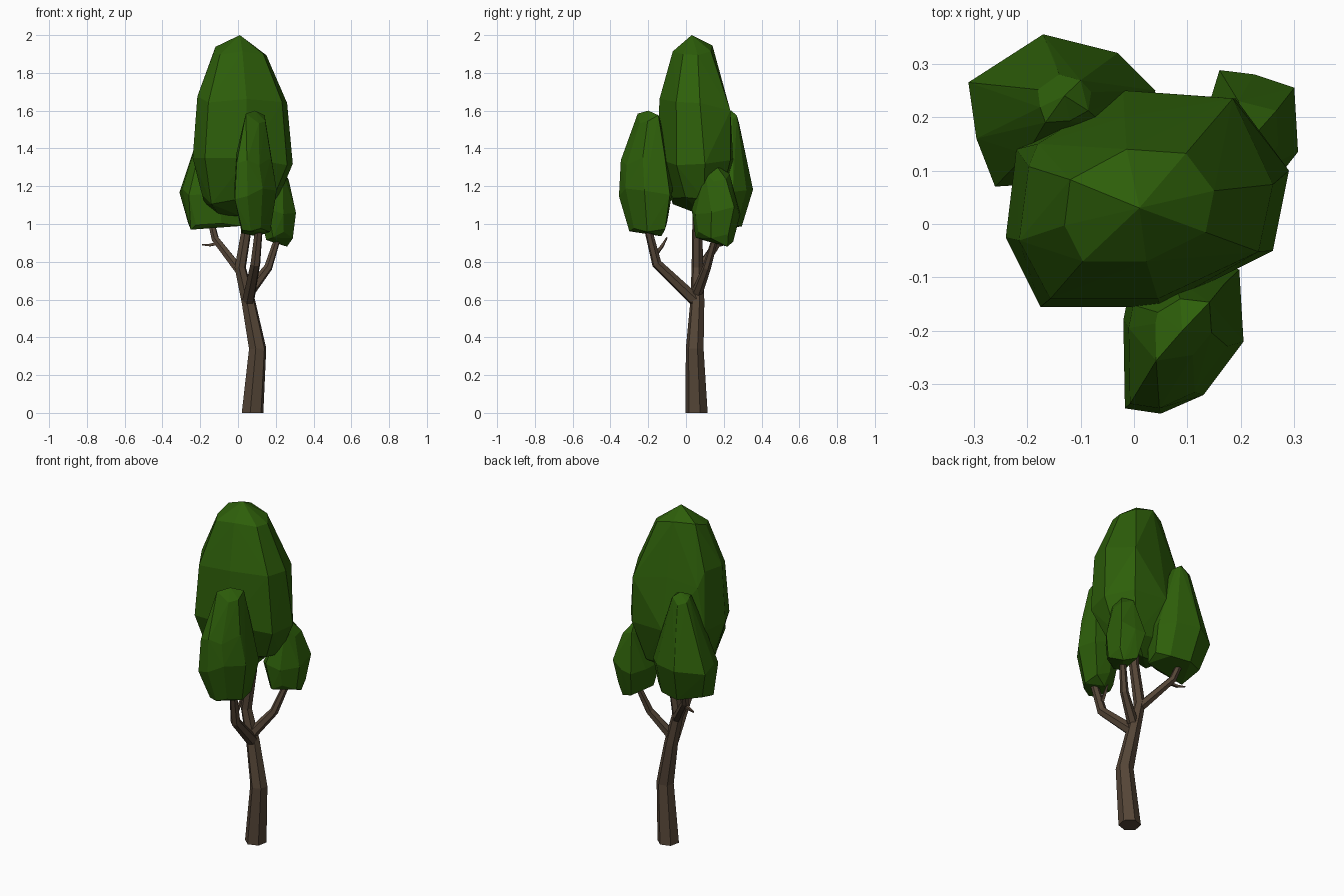
import bpy, bmesh, math, random
from mathutils import Vector

random.seed(4)


def material(name, color):
    m = bpy.data.materials.new(name)
    m.diffuse_color = (*color, 1)
    return m


BARK = material("bark", (0.09, 0.06, 0.038))
LEAF = material("leaf", (0.027, 0.115, 0.003))


def finish(bm, name, mat):
    bmesh.ops.recalc_face_normals(bm, faces=bm.faces)
    me = bpy.data.meshes.new(name)
    bm.to_mesh(me)
    bm.free()
    me.materials.append(mat)
    ob = bpy.data.objects.new(name, me)
    bpy.context.collection.objects.link(ob)


def limb(name, path, sides=6, flat_base=False):
    """Tapered flat-sided tube through (x, y, z, radius) points."""
    bm = bmesh.new()
    pts = [Vector(p[:3]) for p in path]
    up = Vector((0, 0, 1))
    rings = []
    for i, p in enumerate(pts):
        t = (pts[min(i + 1, len(pts) - 1)] - pts[max(i - 1, 0)]).normalized()
        if flat_base and i == 0:
            t = up
        q = up.rotation_difference(t)
        ring = []
        for k in range(sides):
            a = math.tau * (k + 0.3) / sides
            ring.append(bm.verts.new(p + q @ Vector((math.cos(a), math.sin(a), 0)) * path[i][3]))
        rings.append(ring)
    for a, b in zip(rings, rings[1:]):
        for k in range(sides):
            j = (k + 1) % sides
            bm.faces.new((a[k], a[j], b[j], b[k]))
    bm.faces.new(rings[0][::-1])
    bm.faces.new(rings[-1])
    finish(bm, name, BARK)


def foliage(name, outline, levels, extra):
    """Faceted crown: plan outline fitted to (z, x0, x1, y0, y1) boxes, plus tips, then hulled."""
    bm = bmesh.new()
    xs, ys = zip(*outline)
    for z, x0, x1, y0, y1 in levels:
        for x, y in outline:
            u = (x - min(xs)) / (max(xs) - min(xs))
            v = (y - min(ys)) / (max(ys) - min(ys))
            bm.verts.new((x0 + u * (x1 - x0), y0 + v * (y1 - y0),
                          z + random.uniform(-0.03, 0.03)))
    for p in extra:
        bm.verts.new(p)
    res = bmesh.ops.convex_hull(bm, input=bm.verts)
    inner = {g for g in res["geom_interior"] if isinstance(g, bmesh.types.BMVert)}
    bmesh.ops.delete(bm, geom=list(inner), context='VERTS')
    finish(bm, name, LEAF)


# Trunk and branches
limb("trunk", [(0.077, 0.056, 0, 0.060), (0.104, 0.046, 0.34, 0.048),
               (0.055, 0.06, 0.59, 0.038), (0.012, 0.06, 0.77, 0.031),
               (0.05, 0.06, 1.0, 0.027), (0.05, 0.06, 1.2, 0.02)], flat_base=True)
limb("front_branch", [(0.055, 0.045, 0.60, 0.034), (0.092, -0.155, 0.79, 0.027),
                      (0.11, -0.20, 0.97, 0.021), (0.11, -0.2, 1.1, 0.014)])
limb("right_branch", [(0.06, 0.06, 0.64, 0.03), (0.16, 0.11, 0.77, 0.023),
                      (0.205, 0.15, 0.91, 0.018), (0.22, 0.16, 1.0, 0.014)])
limb("left_branch", [(0.012, 0.065, 0.75, 0.027), (-0.12, 0.18, 0.92, 0.021),
                     (-0.14, 0.21, 1.0, 0.018), (-0.14, 0.21, 1.1, 0.014)])

# Bare twigs
limb("front_twig", [(0.095, -0.16, 0.84, 0.013), (0.10, -0.125, 0.885, 0.010),
                    (0.10, -0.10, 0.93, 0.004)], 4)
limb("left_twig", [(-0.10, 0.165, 0.90, 0.012), (-0.15, 0.18, 0.888, 0.009),
                   (-0.19, 0.20, 0.89, 0.004)], 4)

# Foliage crowns
foliage("main_crown",
        [(-0.24, -0.025), (-0.175, -0.155), (0.05, -0.155), (0.26, -0.05),
         (0.29, 0.1), (0.19, 0.235), (-0.02, 0.25), (-0.22, 0.14)],
        [(1.92, -0.13, 0.15, -0.07, 0.14), (1.66, -0.215, 0.26, -0.14, 0.20),
         (1.33, -0.24, 0.29, -0.155, 0.25), (1.13, -0.19, 0.21, -0.07, 0.19)],
        [(0.01, 0.03, 2.0), (0.185, 0.235, 1.6), (-0.18, 0.15, 1.6),
         (0.02, 0.1, 1.04), (-0.1, 0.1, 1.05)])
foliage("back_left_crown",
        [(-0.26, 0.07), (-0.295, 0.16), (-0.31, 0.265), (-0.17, 0.355),
         (-0.03, 0.32), (0.04, 0.25), (0.02, 0.14), (-0.1, 0.08)],
        [(1.55, -0.18, -0.08, 0.19, 0.28), (1.40, -0.23, -0.03, 0.13, 0.31),
         (1.18, -0.31, 0.04, 0.07, 0.355), (1.0, -0.265, 0.03, 0.08, 0.295)],
        [(-0.13, 0.24, 1.6), (-0.25, 0.1, 0.97)])
foliage("front_crown",
        [(-0.017, -0.345), (0.05, -0.355), (0.13, -0.32), (0.205, -0.22),
         (0.197, -0.085), (0.08, -0.07), (-0.01, -0.13), (-0.02, -0.18)],
        [(1.56, 0.04, 0.145, -0.26, -0.14), (1.34, -0.01, 0.175, -0.345, -0.1),
         (1.16, -0.02, 0.205, -0.355, -0.07), (0.98, 0.02, 0.17, -0.30, -0.10)],
        [(0.09, -0.2, 1.6), (0.1, -0.13, 0.935)])
foliage("right_crown",
        [(0.11, 0.08), (0.13, 0.19), (0.16, 0.288), (0.225, 0.28),
         (0.30, 0.255), (0.307, 0.135), (0.24, 0.05), (0.16, 0.03)],
        [(1.25, 0.17, 0.27, 0.09, 0.23), (1.08, 0.11, 0.307, 0.03, 0.288),
         (0.93, 0.15, 0.29, 0.05, 0.25)],
        [(0.22, 0.16, 1.31), (0.26, 0.22, 0.88)])
